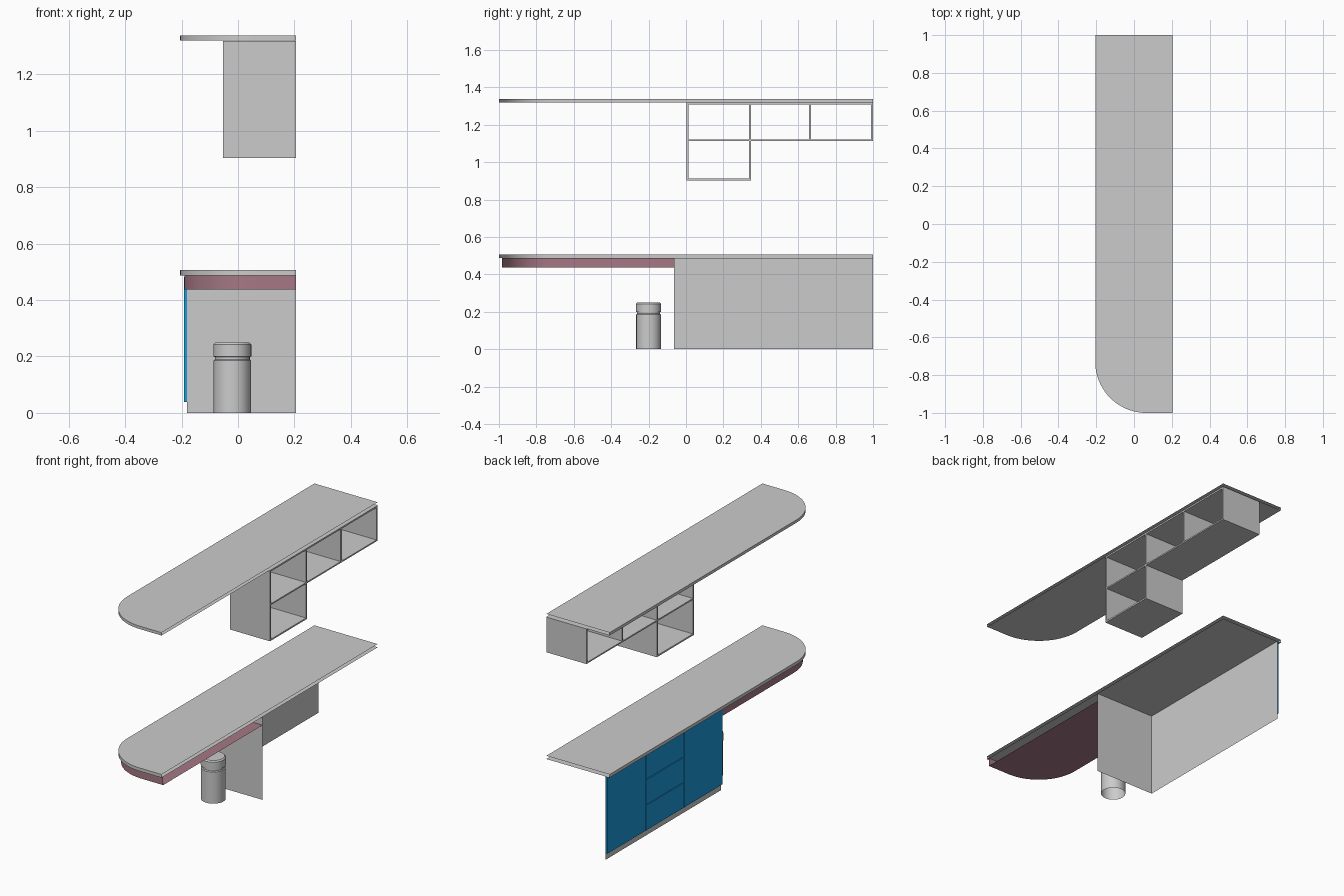
import bpy, bmesh, math

if "Cube" in bpy.data.objects:
    bpy.data.objects.remove(bpy.data.objects["Cube"])


def make_object(name, bm, color=None, smooth=False):
    mesh = bpy.data.meshes.new(name)
    bm.to_mesh(mesh)
    bm.free()
    ob = bpy.data.objects.new(name, mesh)
    bpy.context.collection.objects.link(ob)
    if color:
        mat = bpy.data.materials.get(color[0]) or bpy.data.materials.new(color[0])
        mat.diffuse_color = color[1]
        mat.use_nodes = True
        mat.node_tree.nodes["Principled BSDF"].inputs["Base Color"].default_value = mat.diffuse_color
        mesh.materials.append(mat)
    if smooth:
        bpy.ops.object.select_all(action='DESELECT')
        ob.select_set(True)
        bpy.context.view_layer.objects.active = ob
        bpy.ops.object.shade_smooth_by_angle(angle=math.radians(35))
    return ob


def box(name, x, y, z, color=None):
    bm = bmesh.new()
    bmesh.ops.create_cube(bm, size=1)
    for v in bm.verts:
        v.co = [lo + (c + 0.5) * (hi - lo) for c, (lo, hi) in zip(v.co, (x, y, z))]
    return make_object(name, bm, color)


def rounded_slab(name, left, front, back, r, z0, z1, top=True, color=None):
    """Slab with one rounded corner; open on the two sides against the walls."""
    pts = [(RIGHT, back), (left, back)]
    for i in range(25):
        a = math.pi + math.pi / 2 * i / 24
        pts.append((left + r + r * math.cos(a), front + r + r * math.sin(a)))
    pts.append((RIGHT, front))
    bm = bmesh.new()
    low = [bm.verts.new((x, y, z0)) for x, y in pts]
    high = [bm.verts.new((x, y, z1)) for x, y in pts]
    bm.faces.new(low[::-1])
    if top:
        bm.faces.new(high)
    for i in range(1, len(pts) - 1):
        if i == 1 or pts[i] != pts[i + 1]:
            bm.faces.new((low[i], low[i + 1], high[i + 1], high[i]))
    return make_object(name, bm, color, True)


def lathe(name, profile, center, steps=48):
    bm = bmesh.new()
    rings = []
    for r, z in profile:
        rings.append([bm.verts.new((center[0] + r * math.cos(2 * math.pi * i / steps),
                                    center[1] + r * math.sin(2 * math.pi * i / steps), z))
                      for i in range(steps)])
    for a, b in zip(rings, rings[1:]):
        for i in range(steps):
            j = (i + 1) % steps
            bm.faces.new((a[i], a[j], b[j], b[i]))
    bm.faces.new(rings[-1])
    return make_object(name, bm, None, True)


RIGHT = 0.205
MAUVE = ("mauve", (0.38, 0.19, 0.235, 1))
BLUE = ("blue", (0.01, 0.32, 0.7, 1))

# Canopy, worktop and the apron below the overhang
rounded_slab("canopy", -0.205, -1, 1, 0.27, 1.32, 1.337)
rounded_slab("worktop", -0.205, -1, 1, 0.27, 0.487, 0.506)
rounded_slab("apron", -0.19, -0.985, -0.065, 0.255, 0.438, 0.487, False, MAUVE)

# Cabinet carcass: end panel and long face, open towards the walls
bm = bmesh.new()
outline = [(RIGHT, -0.065), (-0.18, -0.065), (-0.18, 1)]
low = [bm.verts.new((x, y, 0)) for x, y in outline]
high = [bm.verts.new((x, y, 0.487)) for x, y in outline]
for i in range(2):
    bm.faces.new((low[i + 1], low[i], high[i], high[i + 1]))
make_object("cabinet_carcass", bm)

# Cabinet fronts: door, three drawers, door
gap, bottom, top = 0.002, 0.036, 0.484
width, height = 1.065 / 3, (top - bottom) / 3
for col in range(3):
    y0 = -0.065 + col * width
    rows = [(bottom + k * height, bottom + (k + 1) * height) for k in range(3)] if col == 1 else [(bottom, top)]
    for k, (z0, z1) in enumerate(rows):
        kind = "drawer_front" if col == 1 else "door"
        box(f"{kind}_{col}_{k}", (-0.191, -0.1805), (y0 + gap, y0 + width - gap),
            (z0 + gap, z1 - gap), BLUE)

# Hanging shelf unit
depth, t = (-0.054, RIGHT), 0.010
box("shelf_end_front", depth, (0.003, 0.003 + t), (0.903, 1.318))
box("shelf_divider_low", depth, (0.337, 0.337 + t), (0.903, 1.309))
box("shelf_divider_high", depth, (0.658, 0.658 + t), (1.12, 1.309))
box("shelf_end_back", depth, (0.989, 0.999), (1.112, 1.318))
box("shelf_top", depth, (0.013, 0.989), (1.309, 1.318))
box("shelf_middle_a", depth, (0.013, 0.337), (1.112, 1.12))
box("shelf_middle_b", depth, (0.347, 0.989), (1.112, 1.12))
box("shelf_bottom", depth, (0.013, 0.337), (0.903, 0.912))

# Round canister, open below, with a grooved lid
lathe("canister", [(0.066, 0), (0.066, 0.185), (0.062, 0.19), (0.062, 0.198),
                   (0.067, 0.2), (0.067, 0.243), (0.06, 0.25)], (-0.02, -0.2))
